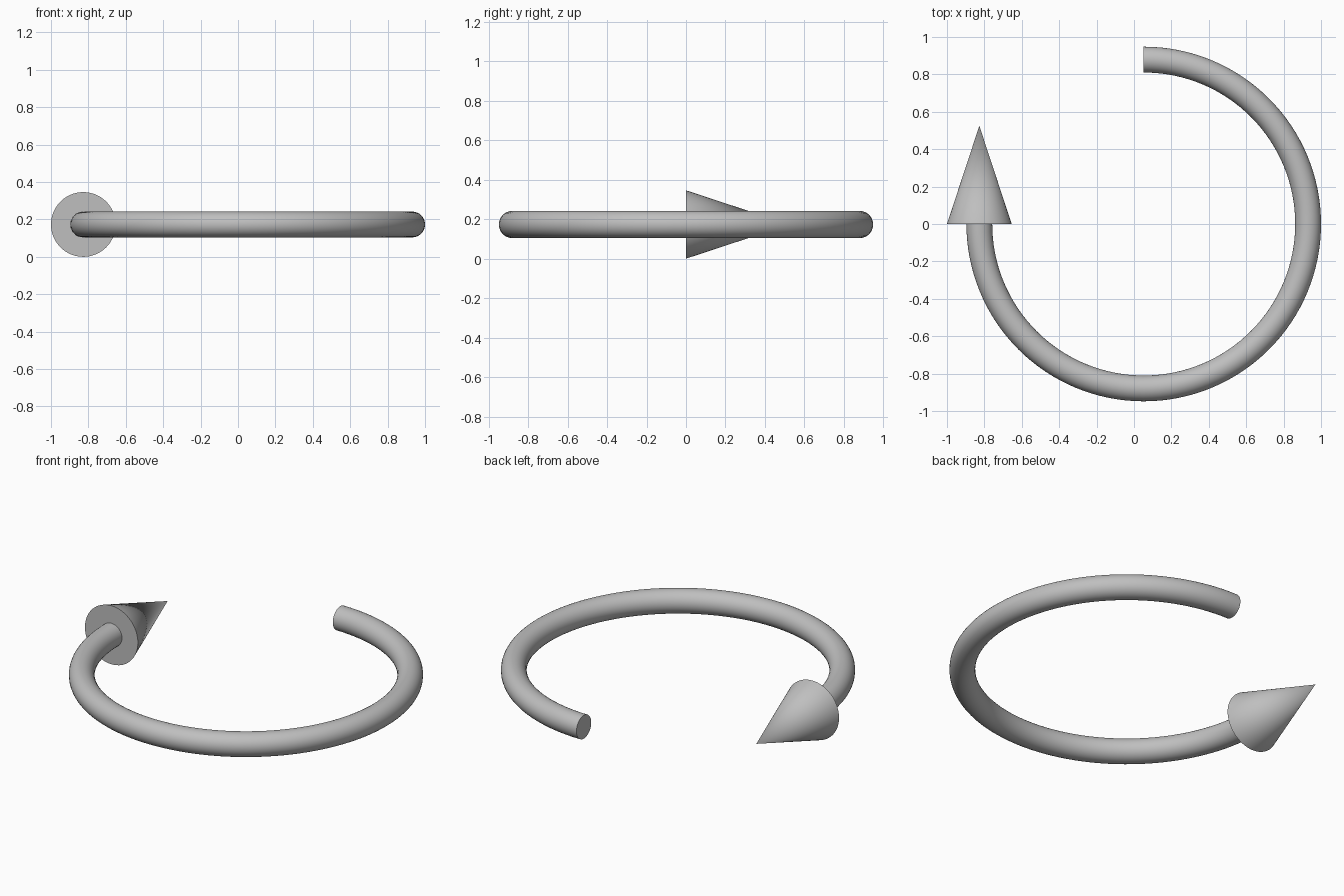
import bpy, bmesh, math
from mathutils import Matrix, Vector

cube = bpy.data.objects.get("Cube")
if cube:
    bpy.data.objects.remove(cube, do_unlink=True)

CENTRE_X, RING_R, TUBE_R = 0.052, 0.879, 0.069
HEAD_R, HEAD_LEN = 0.173, 0.525

grey = bpy.data.materials.new("light grey")
grey.use_nodes = True
colour = (0.52, 0.52, 0.52, 1)
grey.diffuse_color = colour
grey.node_tree.nodes["Principled BSDF"].inputs["Base Color"].default_value = colour


def make_object(name, bm, location):
    bmesh.ops.recalc_face_normals(bm, faces=bm.faces)
    mesh = bpy.data.meshes.new(name)
    bm.to_mesh(mesh)
    bm.free()
    mesh.materials.append(grey)
    obj = bpy.data.objects.new(name, mesh)
    obj.location = location
    bpy.context.collection.objects.link(obj)
    bpy.ops.object.select_all(action='DESELECT')
    obj.select_set(True)
    bpy.context.view_layer.objects.active = obj
    bpy.ops.object.shade_smooth_by_angle(angle=math.radians(40))
    return obj


# Ring shaft: a disc swept three quarters of a turn, capped at both ends
bm = bmesh.new()
placement = Matrix.Translation((0, RING_R, 0)) @ Matrix.Rotation(math.pi / 2, 4, 'Y')
disc = bmesh.ops.create_circle(bm, segments=32, radius=TUBE_R, matrix=placement)
rim = list(bm.edges)
start_cap = bm.faces.new(disc["verts"])
end = bmesh.ops.spin(bm, geom=rim, cent=(0, 0, 0), axis=(0, 0, 1),
                     angle=math.radians(-270), steps=96)
end_edges = [g for g in end["geom_last"] if isinstance(g, bmesh.types.BMEdge)]
bmesh.ops.contextual_create(bm, geom=end_edges)
make_object("ring_shaft", bm, (CENTRE_X, 0, HEAD_R))

# Arrow head: a cone pointing to the back, its base at the end of the shaft
bm = bmesh.new()
bmesh.ops.create_cone(bm, cap_ends=True, segments=64, radius1=HEAD_R, radius2=0,
                      depth=HEAD_LEN,
                      matrix=Matrix.Translation((0, HEAD_LEN / 2, 0))
                      @ Matrix.Rotation(-math.pi / 2, 4, 'X'))
bmesh.ops.remove_doubles(bm, verts=bm.verts, dist=0.0001)
make_object("arrow_head", bm, (CENTRE_X - RING_R, 0, HEAD_R))
